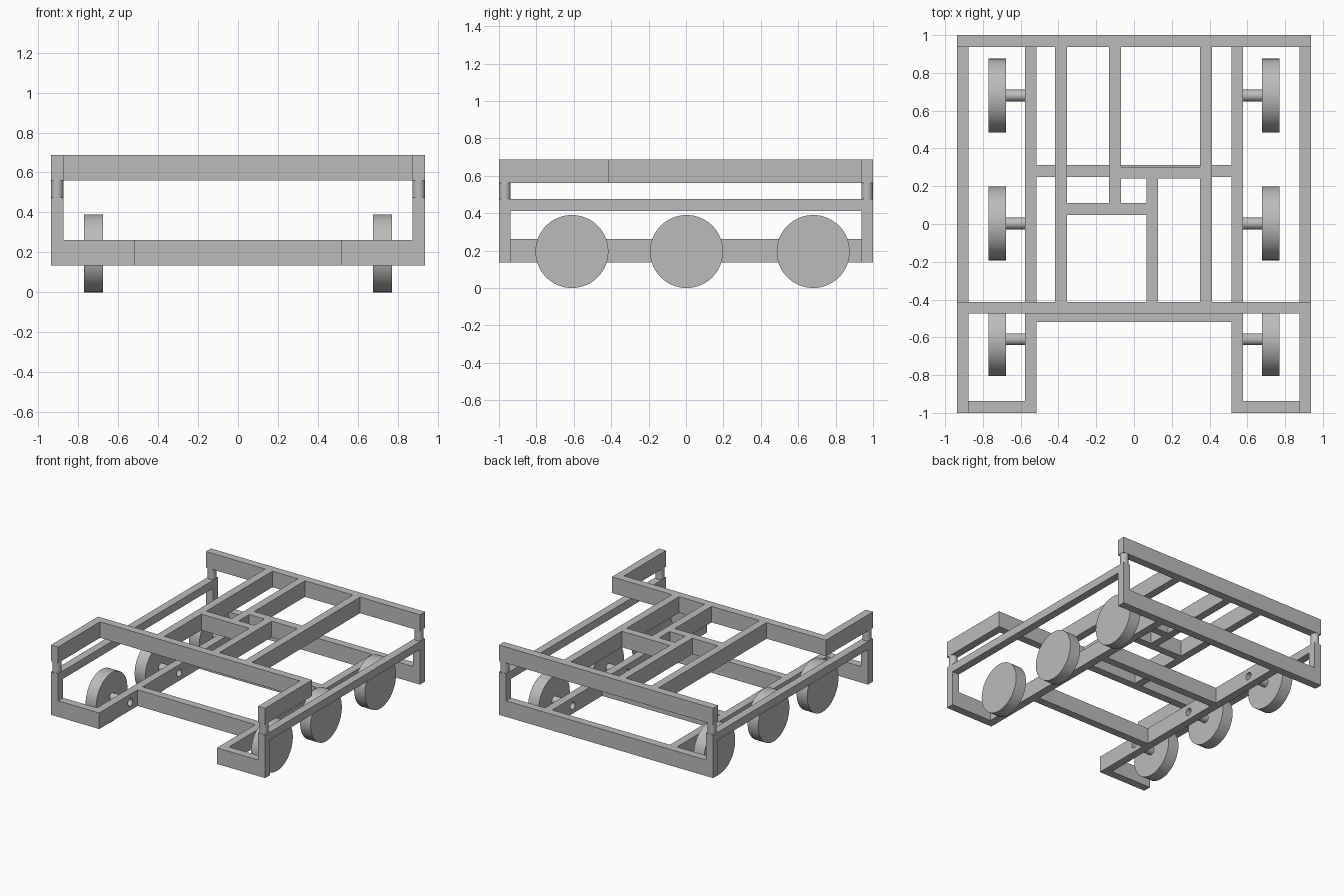
import bpy
import bmesh
from math import pi
from mathutils import Matrix, Vector

if "Cube" in bpy.data.objects:
    bpy.data.objects.remove(bpy.data.objects["Cube"], do_unlink=True)

GREY = (0.5, 0.5, 0.5, 1)
grey = bpy.data.materials.new("frame grey")
grey.use_nodes = True
grey.diffuse_color = GREY
grey.node_tree.nodes["Principled BSDF"].inputs["Base Color"].default_value = GREY


def finish(name, bm):
    mesh = bpy.data.meshes.new(name)
    bm.to_mesh(mesh)
    bm.free()
    mesh.materials.append(grey)
    obj = bpy.data.objects.new(name, mesh)
    bpy.context.collection.objects.link(obj)
    return obj


def beam(name, x, y, z):
    """Box spanning three (low, high) ranges."""
    bm = bmesh.new()
    bmesh.ops.create_cube(bm, size=1)
    size = [b - a for a, b in (x, y, z)]
    centre = Vector([(a + b) / 2 for a, b in (x, y, z)])
    bmesh.ops.transform(bm, verts=bm.verts,
                        matrix=Matrix.Translation(centre) @ Matrix.Diagonal((*size, 1)))
    return finish(name, bm)


def cylinder(name, centre, radius, length, axis="Z", sides=48):
    bm = bmesh.new()
    turn = Matrix.Rotation(pi / 2, 4, "Y") if axis == "X" else Matrix()
    bmesh.ops.create_cone(bm, cap_ends=True, segments=sides, radius1=radius,
                          radius2=radius, depth=length,
                          matrix=Matrix.Translation(centre) @ turn)
    for f in bm.faces:
        f.smooth = len(f.verts) == 4
    for e in bm.edges:
        e.smooth = all(f.smooth for f in e.link_faces)
    return finish(name, bm)


def span(side, a, b):
    return tuple(sorted((side * a, side * b)))


TOP = (0.56, 0.687)
LOW = (0.135, 0.262)
RAIL = (0.412, 0.475)
W, INNER = 0.937, 0.875
BACK = (0.937, 1)

# Upper frame: outer beams
beam("upper_back_beam", (-W, W), BACK, TOP)
beam("upper_cross_beam", (-INNER, INNER), (-0.475, -0.412), TOP)

# Upper frame: inner grid
beam("upper_right_bar", (-0.417, -0.355), (-0.412, 0.937), TOP)
beam("upper_left_bar", (0.35, 0.412), (-0.412, 0.937), TOP)
beam("upper_rear_bar", (-0.132, -0.07), (0.11, 0.937), TOP)
beam("upper_short_bar", (0.065, 0.127), (-0.412, 0.24), TOP)
beam("upper_rear_crossbar", (-0.07, 0.35), (0.24, 0.303), TOP)
beam("upper_front_crossbar", (-0.355, 0.065), (0.048, 0.11), TOP)

# Lower frame: cross members
beam("lower_back_beam", (-INNER, INNER), BACK, LOW)
beam("lower_front_crossbar", (-0.515, 0.515), (-0.52, -0.458), LOW)
beam("lower_middle_crossbar", (-0.515, 0.515), (0.25, 0.312), LOW)

for side, label in ((1, "left"), (-1, "right")):
    edge = span(side, INNER, W)
    beam(f"{label}_upper_arm", edge, (-1, -0.412), TOP)
    beam(f"{label}_side_rail", edge, (-0.937, 0.937), RAIL)
    beam(f"{label}_front_foot", span(side, 0.578, INNER), (-1, -0.937), LOW)
    chassis = beam(f"{label}_chassis_bar", span(side, 0.515, 0.578), (-1, 0.937), LOW)

    # Corner posts with round pins carrying the upper frame
    for end, y in (("front", (-1, -0.937)), ("back", BACK)):
        beam(f"{label}_{end}_post", edge, y, (LOW[0], RAIL[1]))
        cylinder(f"{label}_{end}_pin", (side * 0.906, sum(y) / 2, 0.5175), 0.031, 0.087)

    # Wheels, axles and axle holes in the chassis bar
    for place, y in (("front", -0.61), ("middle", 0.003), ("back", 0.68)):
        cylinder(f"{label}_{place}_wheel", (side * 0.724, y, 0.195), 0.195, 0.093, "X", 64)
        cylinder(f"{label}_{place}_axle", (side * 0.63, y, 0.198), 0.031, 0.108, "X")
        hole = cylinder(f"{label}_{place}_hole_cutter", (side * 0.545, y, 0.198), 0.029, 0.1, "X")
        hole.hide_render = True
        hole.hide_set(True)
        hole.display_type = "WIRE"
        cut = chassis.modifiers.new(f"{place} axle hole", "BOOLEAN")
        cut.operation = "DIFFERENCE"
        cut.solver = "EXACT"
        cut.object = hole
